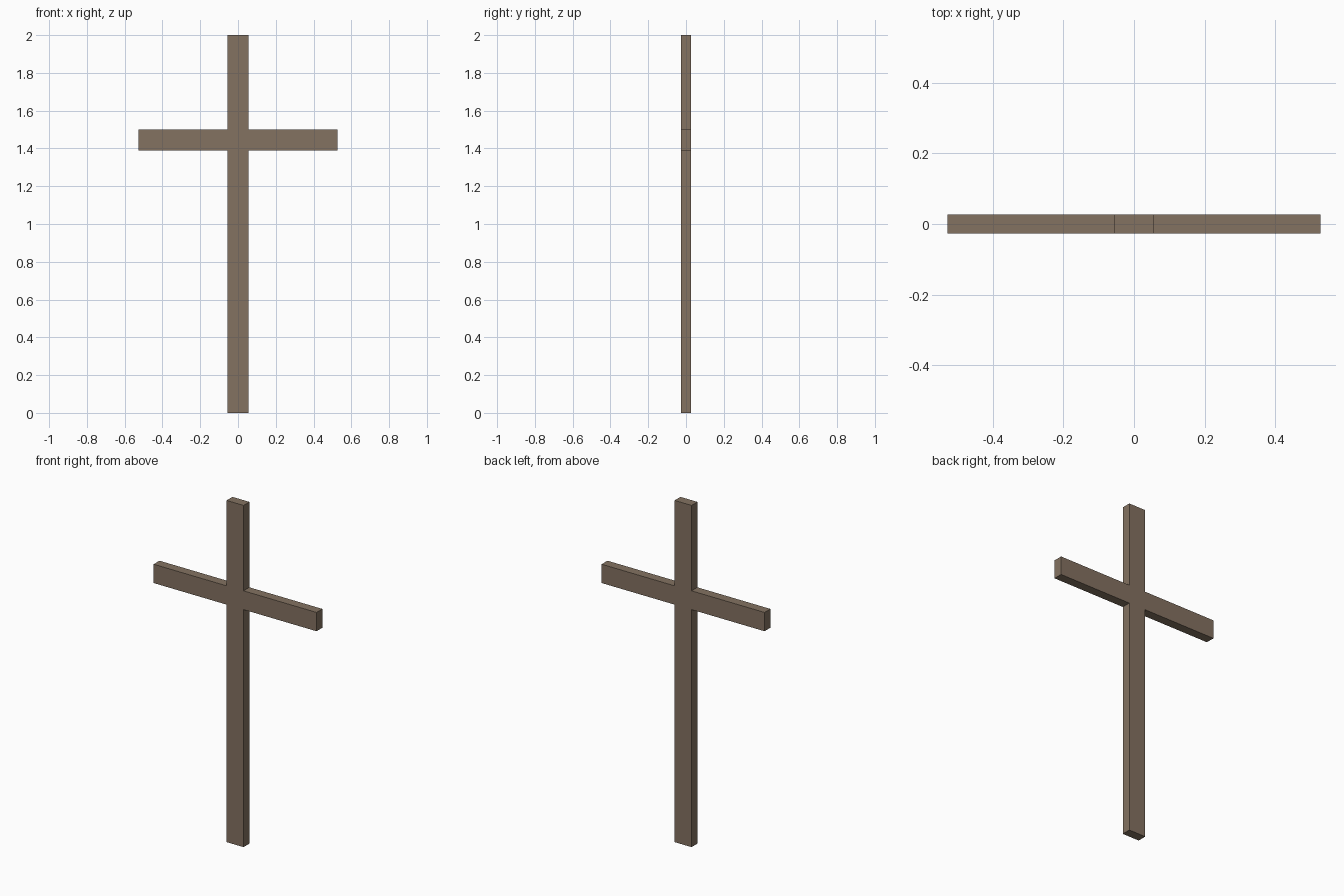
import bpy
import bmesh

if "Cube" in bpy.data.objects:
    bpy.data.objects.remove(bpy.data.objects["Cube"])

# Dimensions
HALF_POST, HALF_DEPTH, HALF_BEAM = 0.055, 0.027, 0.5275
HEIGHT, BEAM_LOW, BEAM_HIGH = 2.0, 1.39, 1.5

wood = bpy.data.materials.new("brown wood")
wood.diffuse_color = (0.23, 0.168, 0.12, 1.0)
wood.use_nodes = True
wood.node_tree.nodes["Principled BSDF"].inputs["Base Color"].default_value = wood.diffuse_color

# Right half of the outline, bottom to top, mirrored for the left half
right = [(HALF_POST, 0), (HALF_POST, BEAM_LOW), (HALF_BEAM, BEAM_LOW),
         (HALF_BEAM, BEAM_HIGH), (HALF_POST, BEAM_HIGH), (HALF_POST, HEIGHT)]
outline = right + [(-x, z) for x, z in reversed(right)]

# Post and crossbeam as one flush, extruded cross
bm = bmesh.new()
face = bm.faces.new([bm.verts.new((x, -HALF_DEPTH, z)) for x, z in outline])
ext = bmesh.ops.extrude_face_region(bm, geom=[face], use_keep_orig=True)
back = [g for g in ext["geom"] if isinstance(g, bmesh.types.BMVert)]
bmesh.ops.translate(bm, verts=back, vec=(0, 2 * HALF_DEPTH, 0))
bmesh.ops.recalc_face_normals(bm, faces=bm.faces)

mesh = bpy.data.meshes.new("wooden_cross")
bm.to_mesh(mesh)
bm.free()
mesh.materials.append(wood)
cross = bpy.data.objects.new("wooden_cross", mesh)
bpy.context.collection.objects.link(cross)
